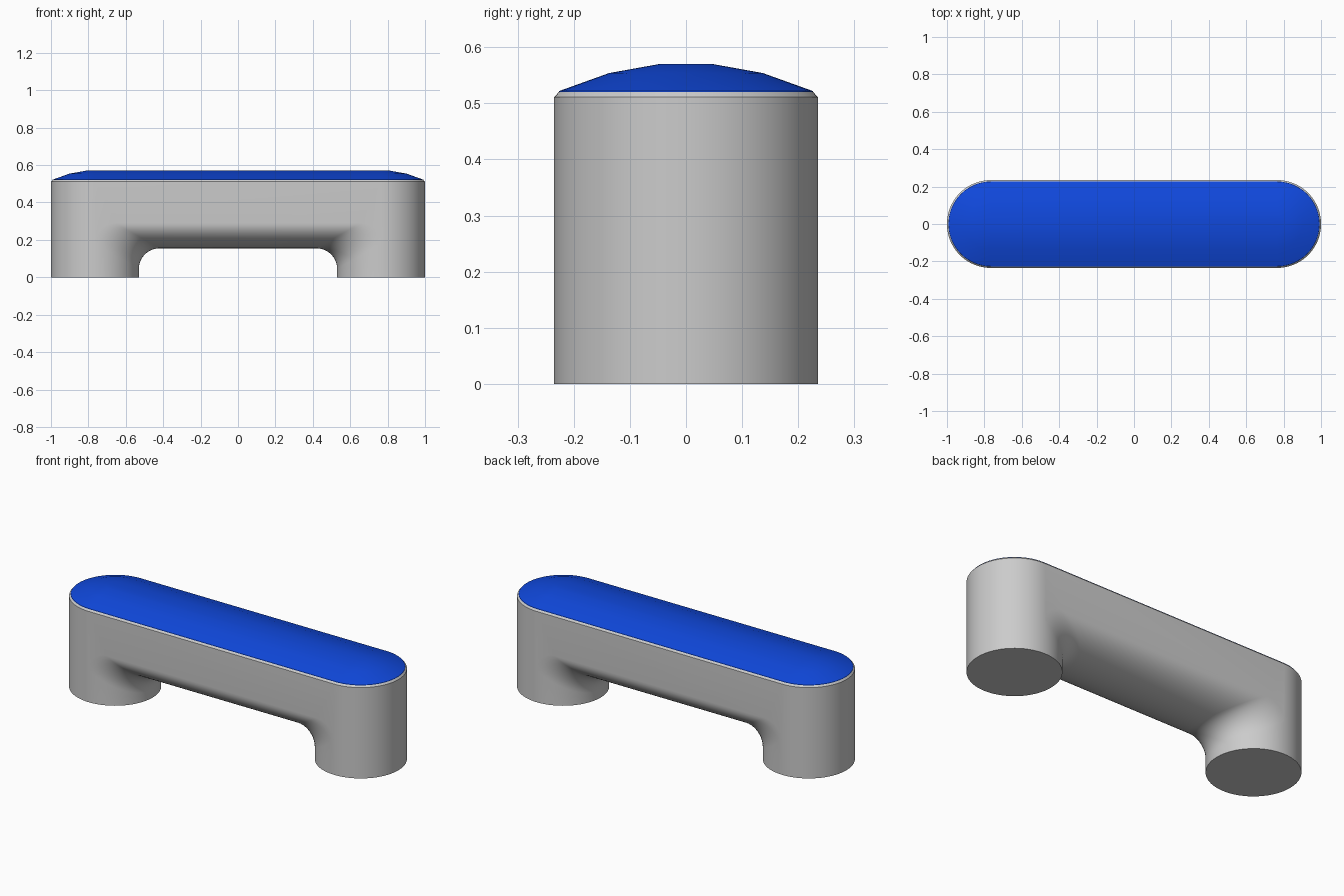
import bpy, bmesh, math

if "Cube" in bpy.data.objects:
    bpy.data.objects.remove(bpy.data.objects["Cube"])

R = 0.235          # half width of bench and leg radius
CX = 0.765         # leg centre
SIDE, DROP = 0.29, 0.135   # where the belly starts to curve, and how far it drops
FIL = 0.11         # fillet between leg and belly
TOP = 0.511
N = 32             # segments per half circle


def material(name, col):
    m = bpy.data.materials.new(name)
    m.diffuse_color = (*col, 1)
    m.use_nodes = True
    m.node_tree.nodes["Principled BSDF"].inputs["Base Color"].default_value = m.diffuse_color
    return m


grey = material("light grey", (0.6, 0.6, 0.6))
blue = material("cushion blue", (0.005, 0.065, 0.72))


def stadium(bm, r, z):
    pts = []
    for s in (1, -1):
        for i in range(N + 1):
            a = -math.pi / 2 + math.pi * i / N
            pts.append(bm.verts.new((s * (CX + r * math.cos(a)), s * r * math.sin(a), z)))
    return pts


def bridge(bm, a, b):
    for i in range(len(a)):
        j = (i + 1) % len(a)
        bm.faces.new((a[i], a[j], b[j], b[i]))


def strips(bm, rows):
    for a, b in zip(rows, rows[1:]):
        for i in range(len(a) - 1):
            bm.faces.new((a[i], a[i + 1], b[i + 1], b[i]))


def finish(bm, name, mat):
    bmesh.ops.remove_doubles(bm, verts=bm.verts, dist=1e-5)
    bmesh.ops.recalc_face_normals(bm, faces=bm.faces)
    me = bpy.data.meshes.new(name)
    bm.to_mesh(me)
    bm.free()
    ob = bpy.data.objects.new(name, me)
    bpy.context.collection.objects.link(ob)
    me.materials.append(mat)
    bpy.ops.object.select_all(action='DESELECT')
    bpy.context.view_layer.objects.active = ob
    ob.select_set(True)
    bpy.ops.object.shade_smooth_by_angle(angle=math.radians(35))


# Body: arched inner surface from foot to foot, swept across the width
bm = bmesh.new()
rows = []
for k in range(N + 1):
    t = math.pi * k / N
    x0, y = -CX + R * math.sin(t), -R * math.cos(t)
    zb = SIDE - DROP * math.sin(t)
    half = [(x0, 0)]
    for i in range(11):
        a = math.pi / 2 * i / 10
        half.append((x0 + FIL * (1 - math.cos(a)), zb - FIL + FIL * math.sin(a)))
    path = half + [(-x, z) for x, z in reversed(half)]
    rows.append([bm.verts.new((x, y, z)) for x, z in path])
strips(bm, rows)

# Body: flat front and back sides above the arch
for row, y in ((rows[0], -R), (rows[-1], R)):
    bm.faces.new(row[1:-1] + [bm.verts.new((CX, y, TOP)), bm.verts.new((-CX, y, TOP))])

# Body: outer half cylinders and round foot caps
for s in (1, -1):
    rings = []
    for z in (0, SIDE - FIL, TOP):
        rings.append([bm.verts.new((s * (CX + R * math.cos(a)), R * math.sin(a), z))
                      for a in (-math.pi / 2 + math.pi * i / N for i in range(N + 1))])
    strips(bm, rings)
    bm.faces.new([bm.verts.new((s * CX + R * math.cos(a), R * math.sin(a), 0))
                  for a in (math.pi * i / N for i in range(2 * N))])

# Body: chamfered top rim
low, high = stadium(bm, R, TOP), stadium(bm, R - 0.008, 0.52)
bridge(bm, low, high)
bm.faces.new(high)
finish(bm, "bench_body", grey)

# Cushion: shallow faceted dome over the stadium outline
bm = bmesh.new()
rings = [stadium(bm, r, z) for r, z in
         ((0.228, 0.518), (0.226, 0.522), (0.137, 0.554), (0.048, 0.57))]
for a, b in zip(rings, rings[1:]):
    bridge(bm, a, b)
bm.faces.new(rings[0])
bm.faces.new(rings[-1])
finish(bm, "seat_cushion", blue)
